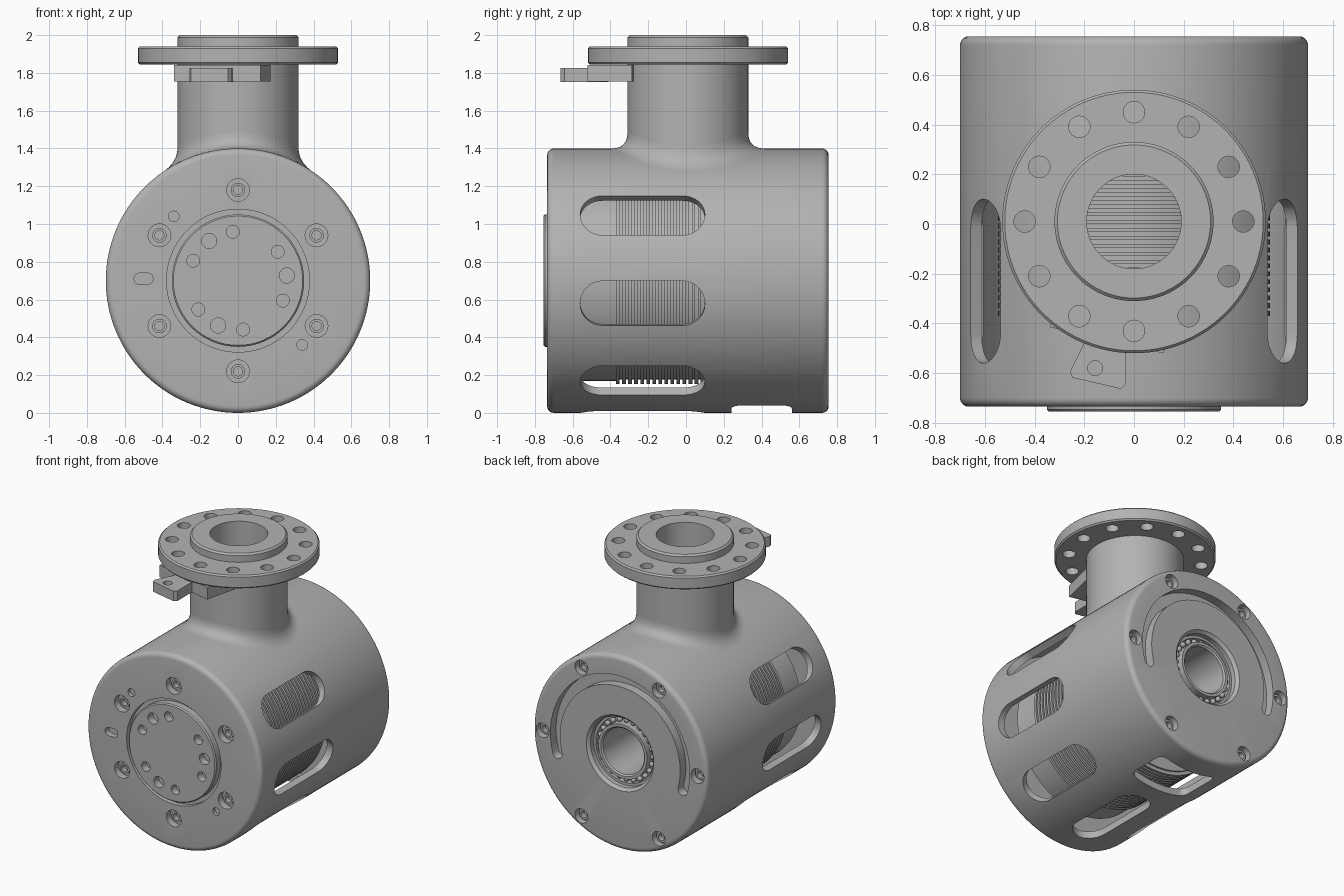
import bpy, bmesh, math
from math import sin, cos, pi, radians, sqrt
from mathutils import Matrix, Vector

if "Cube" in bpy.data.objects:
    bpy.data.objects.remove(bpy.data.objects["Cube"], do_unlink=True)

grey = bpy.data.materials.new("machined grey")
grey.use_nodes = True
grey.diffuse_color = (0.45, 0.45, 0.45, 1)
grey.node_tree.nodes["Principled BSDF"].inputs["Base Color"].default_value = grey.diffuse_color

AXIS = 0.7      # height of the drum axis
NECK_Y = 0.01   # neck centre


def along_y(x=0.0, z=AXIS):
    """Local z runs along world y, local y points down."""
    return Matrix.Translation((x, 0, z)) @ Matrix.Rotation(-pi / 2, 4, 'X')


def along_z(x=0.0, y=NECK_Y):
    return Matrix.Translation((x, y, 0))


def merge(bm, part, matrix):
    bmesh.ops.remove_doubles(part, verts=part.verts, dist=1e-5)
    bmesh.ops.recalc_face_normals(part, faces=part.faces)
    mesh = bpy.data.meshes.new("part")
    part.to_mesh(mesh)
    part.free()
    mesh.transform(matrix)
    bm.from_mesh(mesh)
    bpy.data.meshes.remove(mesh)


def lathe(bm, profile, matrix, steps=96):
    """Revolve (radius, height) points; a profile off the axis is closed into a ring."""
    part = bmesh.new()
    verts = [part.verts.new((r, 0, h)) for r, h in profile]
    edges = [part.edges.new(pair) for pair in zip(verts, verts[1:])]
    if profile[0][0] > 0:
        edges.append(part.edges.new((verts[-1], verts[0])))
    bmesh.ops.spin(part, geom=verts + edges, cent=(0, 0, 0), axis=(0, 0, 1),
                   angle=2 * pi, steps=steps, use_merge=True)
    merge(bm, part, matrix)


def rod(bm, r, low, high, matrix, steps=32):
    lathe(bm, [(0, low), (r, low), (r, high), (0, high)], matrix, steps)


def prism(bm, outline, low, high, matrix):
    part = bmesh.new()
    face = part.faces.new([part.verts.new((x, y, low)) for x, y in outline])
    new = bmesh.ops.extrude_face_region(part, geom=[face])["geom"]
    bmesh.ops.translate(part, vec=(0, 0, high - low),
                        verts=[v for v in new if isinstance(v, bmesh.types.BMVert)])
    merge(bm, part, matrix)


def arc(cx, cy, r, a0, a1, n):
    return [(cx + r * cos(radians(a0 + (a1 - a0) * i / n)),
             cy + r * sin(radians(a0 + (a1 - a0) * i / n))) for i in range(n + 1)]


def rounded(w, h, r):
    w, h = w / 2 - r, h / 2 - r
    pts = []
    for i, (sx, sy) in enumerate([(1, 1), (-1, 1), (-1, -1), (1, -1)]):
        pts += arc(sx * w, sy * h, r, 90 * i, 90 * i + 90, 8)
    return pts


def make(name, bm, cutter=None):
    def obj(n, b):
        mesh = bpy.data.meshes.new(n)
        b.to_mesh(mesh)
        b.free()
        o = bpy.data.objects.new(n, mesh)
        bpy.context.scene.collection.objects.link(o)
        return o
    o = obj(name, bm)
    if cutter:
        c = obj(name + "_cutter", cutter)
        c.hide_render = True
        mod = o.modifiers.new("cut", 'BOOLEAN')
        mod.operation, mod.solver, mod.object = 'DIFFERENCE', 'EXACT', c
        bpy.context.view_layer.update()
        done = bpy.data.meshes.new_from_object(o.evaluated_get(bpy.context.evaluated_depsgraph_get()))
        o.modifiers.clear()
        o.data = done
        bpy.data.objects.remove(c, do_unlink=True)
    o.data.materials.clear()
    o.data.materials.append(grey)
    bpy.ops.object.select_all(action='DESELECT')
    o.select_set(True)
    bpy.context.view_layer.objects.active = o
    bpy.ops.object.shade_smooth_by_angle(angle=radians(30))
    return o


# Drum housing: hollow shell with front disc, groove, rounded rims and rear opening
FRONT, BACK, R = -0.735, 0.755, 0.7
front_rim = arc(R - 0.035, FRONT + 0.035, 0.035, -90, 0, 5)
back_rim = arc(R - 0.035, BACK - 0.035, 0.035, 0, 90, 5)
shell = bmesh.new()
lathe(shell, [(0, -0.755), (0.342, -0.755), (0.35, -0.747), (0.35, -0.70), (0.378, -0.70),
              (0.378, FRONT)] + front_rim + back_rim +
      [(0.27, BACK), (0.25, 0.735), (0.25, 0.6), (0.65, 0.6), (0.65, -0.62), (0, -0.62)],
      along_y(), 128)

cuts = bmesh.new()
# Side windows around the drum, leaving the top free for the neck
for a in range(-210, 31, 40):
    turn = Matrix.Translation((0, -0.23, AXIS)) @ Matrix.Rotation(radians(90 - a), 4, 'Y')
    prism(cuts, rounded(0.24, 0.66, 0.119), 0.58, 0.8, turn)
# Bottom access window
prism(cuts, rounded(0.46, 0.32, 0.05), 0.55, 0.8,
      Matrix.Translation((0, 0.4, AXIS)) @ Matrix.Rotation(pi, 4, 'Y'))
# Neck passage
rod(cuts, 0.19, 1.2, 1.5, along_z(), 64)


def bolt_pocket(x, z, face, s, r):
    """Counterbore with a socket bolt head left standing inside."""
    lathe(cuts, [(0, face - 0.05 * s), (r, face - 0.05 * s), (r, face + 0.05 * s),
                 (0.038, face + 0.05 * s), (0.038, face + 0.03 * s), (0.024, face + 0.03 * s),
                 (0.024, face + 0.065 * s), (0, face + 0.065 * s)], along_y(x, z), 32)


for i in range(6):
    a = radians(30 + 60 * i)
    bolt_pocket(0.48 * cos(a), AXIS + 0.48 * sin(a), FRONT, 1, 0.06)
    a = radians(60 * i)
    bolt_pocket(0.62 * cos(a), AXIS + 0.62 * sin(a), BACK, -1, 0.052)
# Front disc holes in three groups
for i in range(3):
    for da, r in ((-30, 0.034), (0, 0.04), (30, 0.034)):
        a = radians(6 + 120 * i + da)
        rod(cuts, r, -0.8, -0.7, along_y(0.26 * cos(a), AXIS + 0.26 * sin(a)), 24)
# Dowel holes and oval slot
for s in (-1, 1):
    rod(cuts, 0.028, -0.8, -0.71, along_y(0.34 * s, AXIS - 0.34 * s), 24)
prism(cuts, rounded(0.1, 0.06, 0.029), -0.8, -0.69, along_y(-0.5, 0.71))
# Rear curved groove
E0, E1, GR, GW = -195, 15, 0.52, 0.038
groove = arc(0, 0, GR + GW, E0, E1, 48)
for end, first in ((E1, 0), (E0, 180)):
    cx, cy = GR * cos(radians(end)), GR * sin(radians(end))
    groove += arc(cx, cy, GW, end + first, end + first + 180, 8)[1:-1]
    if end == E1:
        groove += arc(0, 0, GR - GW, E1, E0, 48)
prism(cuts, groove, 0.69, 0.8, along_y())
make("drum_housing", shell, cuts)

# Finned core inside the drum
PITCH = 0.032
core = [(0, -0.56), (0.53, -0.56), (0.53, -0.37)]
for i in range(19):
    y = -0.37 + PITCH * i
    core += [(0.547, y), (0.547, y + PITCH * 0.6), (0.522, y + PITCH * 0.6), (0.522, y + PITCH)]
core += [(0, core[-1][1])]
bm = bmesh.new()
lathe(bm, core, along_y())
make("finned_core", bm)

# Hollow shaft and rear bearing
bm = bmesh.new()
lathe(bm, [(0.165, 0.3), (0.165, 0.715), (0.175, 0.725), (0.195, 0.725), (0.195, 0.3)], along_y(), 64)
make("hollow_shaft", bm)
bm = bmesh.new()
lathe(bm, [(0.232, 0.64), (0.232, 0.7), (0.252, 0.7), (0.252, 0.64)], along_y(), 64)
lathe(bm, [(0.19, 0.6), (0.19, 0.65), (0.252, 0.65), (0.252, 0.6)], along_y(), 64)
make("bearing_race", bm)
bm = bmesh.new()
for i in range(24):
    a = 2 * pi * i / 24
    bmesh.ops.create_uvsphere(bm, u_segments=12, v_segments=8, radius=0.019,
                              matrix=Matrix.Translation((0.213 * cos(a), 0.68, AXIS + 0.213 * sin(a))))
make("bearing_balls", bm)

# Neck with bolted flange and raised face
bm = bmesh.new()
lathe(bm, [(0.19, 1.33), (0.19, 2.0), (0.308, 2.0), (0.32, 1.988), (0.32, 1.94), (0.52, 1.94),
           (0.53, 1.93), (0.53, 1.855), (0.52, 1.845), (0.32, 1.845), (0.32, 1.3)], along_z())
cuts = bmesh.new()
for i in range(12):
    a = pi * i / 6
    rod(cuts, 0.043, 1.8, 1.97, along_z(0.44 * cos(a), NECK_Y + 0.44 * sin(a)))
make("neck_flange", bm, cuts)

# Blend between neck and drum
bm = bmesh.new()
NR, BLEND, ROWS, COLS = 0.32, 0.085, 8, 96


def drum_top(r, a):
    x = r * cos(a)
    return Vector((x, NECK_Y + r * sin(a), AXIS + sqrt(R * R - x * x)))


rings = []
for j in range(ROWS + 1):
    t = j / ROWS
    ring = []
    for i in range(COLS):
        a = 2 * pi * i / COLS
        corner, foot = drum_top(NR, a), drum_top(NR + BLEND, a)
        top = corner + Vector((0, 0, BLEND))
        ring.append(bm.verts.new(top * (1 - t) ** 2 + corner * 2 * t * (1 - t) + foot * t * t))
    rings.append(ring)
for upper, lower in zip(rings, rings[1:]):
    for i in range(COLS):
        k = (i + 1) % COLS
        bm.faces.new((upper[i], lower[i], lower[k], upper[k]))
make("neck_blend", bm)

# Lug under the flange: wide block with a drilled tab
lug = along_z() @ Matrix.Rotation(radians(-13), 4, 'Z')
bm = bmesh.new()
prism(bm, [(-0.235, -0.25), (-0.235, -0.49), (0.235, -0.49), (0.235, -0.25)], 1.755, 1.843, lug)
make("lug_block", bm)
bm = bmesh.new()
prism(bm, [(-0.08, -0.45), (-0.085, -0.52), (-0.115, -0.645), (-0.1, -0.668),
           (0.1, -0.668), (0.115, -0.645), (0.085, -0.52), (0.08, -0.45)], 1.752, 1.825, lug)
cuts = bmesh.new()
rod(cuts, 0.03, 1.7, 1.9, lug @ Matrix.Translation((-0.02, -0.61, 0)), 24)
make("lug_tab", bm, cuts)
